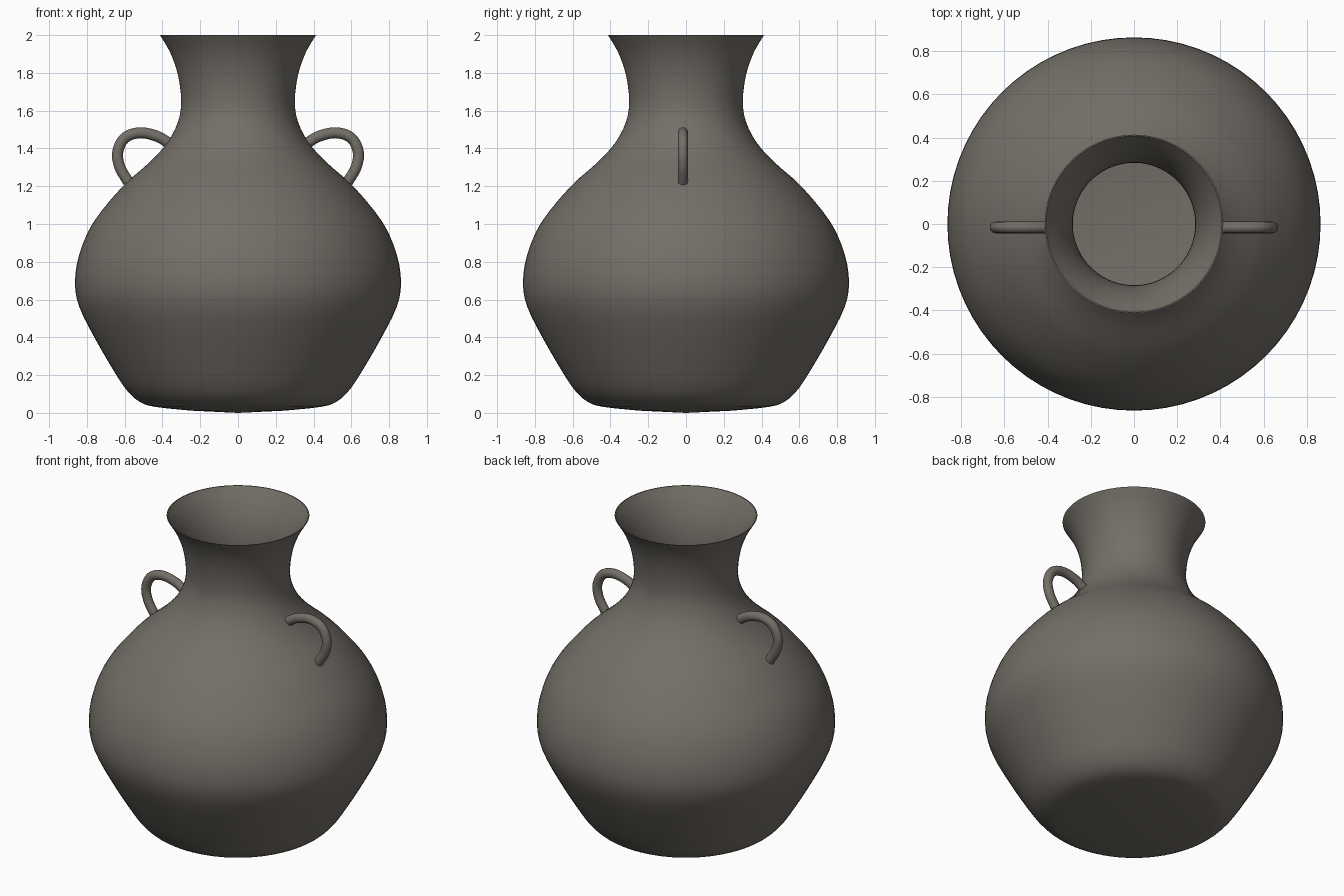
import bpy, bmesh, math
from mathutils import Vector

if "Cube" in bpy.data.objects:
    bpy.data.objects.remove(bpy.data.objects["Cube"])

clay = bpy.data.materials.new("dark_clay")
clay.diffuse_color = (0.175, 0.158, 0.137, 1)
clay.use_nodes = True
clay.node_tree.nodes["Principled BSDF"].inputs["Base Color"].default_value = clay.diffuse_color


def smooth_path(pts, steps):
    """Catmull-Rom interpolation through the given points."""
    p = [Vector(q) for q in pts]
    p = [2 * p[0] - p[1]] + p + [2 * p[-1] - p[-2]]
    out = []
    for i in range(1, len(p) - 2):
        a, b, c, d = p[i - 1:i + 3]
        for s in range(steps):
            t = s / steps
            out.append(0.5 * (2 * b + (c - a) * t + (2 * a - 5 * b + 4 * c - d) * t * t
                              + (3 * b - a - 3 * c + d) * t ** 3))
    return out + [p[-2]]


def finish(bm, name):
    bmesh.ops.recalc_face_normals(bm, faces=bm.faces)
    me = bpy.data.meshes.new(name)
    bm.to_mesh(me)
    bm.free()
    me.materials.append(clay)
    ob = bpy.data.objects.new(name, me)
    bpy.context.collection.objects.link(ob)
    bpy.context.view_layer.objects.active = ob
    ob.select_set(True)
    bpy.ops.object.shade_smooth_by_angle(angle=math.radians(50))
    ob.select_set(False)
    return ob


# Vase: outer wall from base to rim, then a thin inner wall down to the floor
outer = smooth_path([(0.25, 0.012), (0.44, 0.032), (0.52, 0.058), (0.585, 0.115), (0.65, 0.21),
                     (0.755, 0.39), (0.84, 0.56), (0.863, 0.69), (0.84, 0.84), (0.765, 1.01),
                     (0.61, 1.2), (0.47, 1.325), (0.375, 1.43), (0.318, 1.54), (0.301, 1.65),
                     (0.318, 1.79), (0.36, 1.91), (0.413, 2.0)], 3)
inner = [(r - 0.006 - 0.012 * min(1, (2 - z) / 0.2), z) for r, z in reversed(outer) if z > 0.06]
profile = [(0, 0)] + [tuple(q) for q in outer] + inner + [(0.45, 0.05), (0, 0.05)]
bm = bmesh.new()
vs = [bm.verts.new((r, 0, z)) for r, z in profile]
es = [bm.edges.new(e) for e in zip(vs, vs[1:])]
bmesh.ops.spin(bm, geom=vs + es, cent=(0, 0, 0), axis=(0, 0, 1),
               angle=math.tau, steps=72, use_duplicate=False)
bmesh.ops.remove_doubles(bm, verts=bm.verts, dist=1e-4)
finish(bm, "vase_body")

# Loop handles: a round tube swept along a path, one on each shoulder
path = smooth_path([(0.365, 1.428), (0.43, 1.465), (0.52, 1.483), (0.6, 1.455),
                    (0.637, 1.38), (0.625, 1.3), (0.58, 1.222)], 5)
for side, name in ((1, "right_handle"), (-1, "left_handle")):
    bm = bmesh.new()
    rings = []
    for i, p in enumerate(path):
        t = (path[min(i + 1, len(path) - 1)] - path[max(i - 1, 0)]).normalized()
        ring = []
        for k in range(16):
            a = math.tau * k / 16
            u, v = 0.029 * math.cos(a), 0.027 * math.sin(a)
            ring.append(bm.verts.new((side * (p.x - t.y * u), -0.016 + v, p.y + t.x * u)))
        rings.append(ring)
    for a, b in zip(rings, rings[1:]):
        for k in range(16):
            bm.faces.new((a[k], a[k - 1], b[k - 1], b[k]))
    bm.faces.new(rings[0])
    bm.faces.new(rings[-1])
    finish(bm, name)
